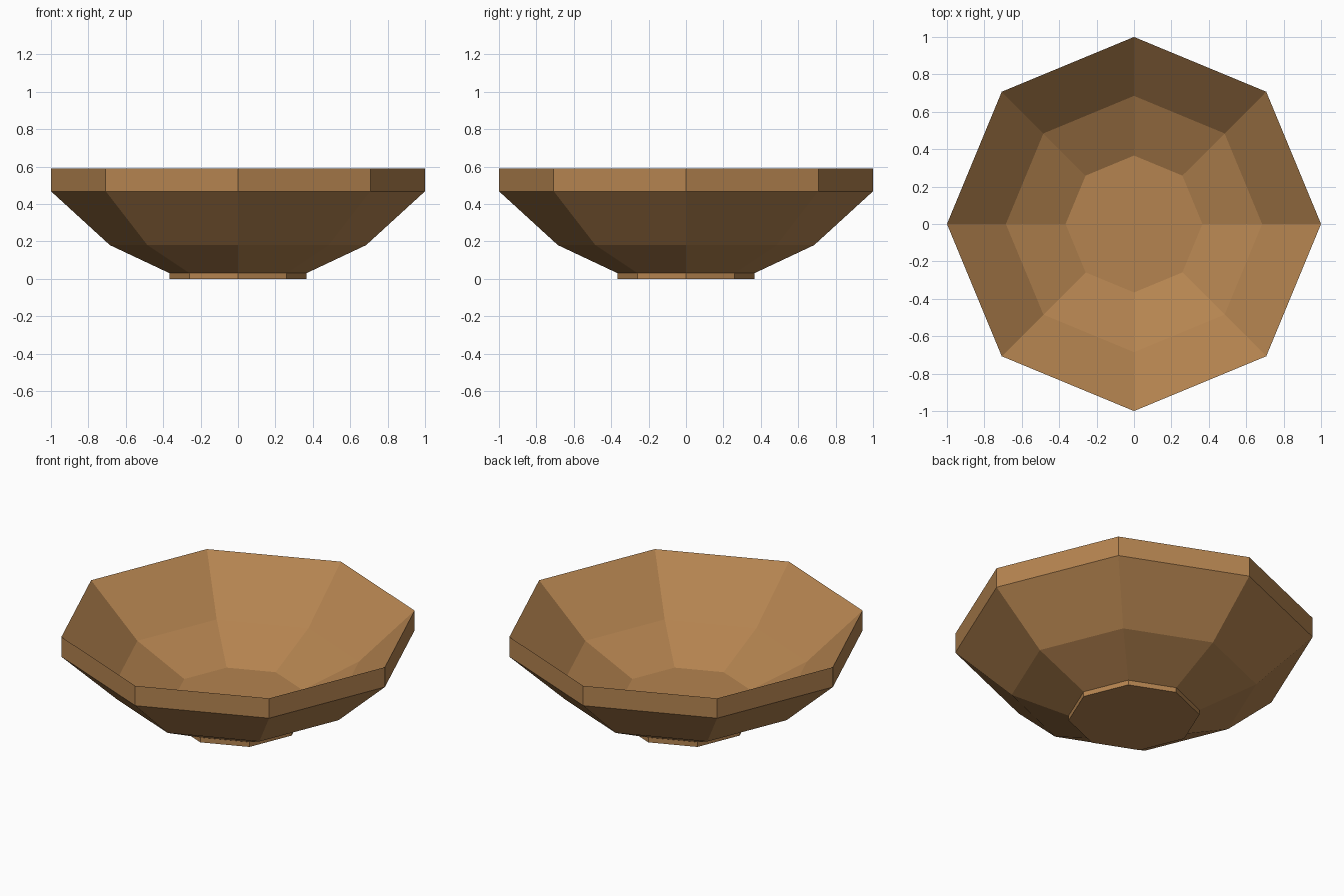
import bpy, bmesh, math

if "Cube" in bpy.data.objects:
    bpy.data.objects.remove(bpy.data.objects["Cube"])

SIDES = 8

wood = bpy.data.materials.new("warm_brown_wood")
wood.diffuse_color = (0.46, 0.23, 0.08, 1.0)
wood.use_nodes = True
wood.node_tree.nodes["Principled BSDF"].inputs["Base Color"].default_value = wood.diffuse_color

# Closed (radius, height) profile: foot, outer wall, rim, inner wall, floor
PROFILE = [(0.366, 0.0), (0.366, 0.03), (0.685, 0.18), (1.0, 0.468),
           (1.0, 0.59), (0.685, 0.302), (0.366, 0.152)]


def lathe(name, profile, sides, material):
    """Turn a profile around z, with flat caps on the first and last ring."""
    bm = bmesh.new()
    rings = [[bm.verts.new((r * math.cos(2 * math.pi * i / sides),
                            r * math.sin(2 * math.pi * i / sides), z))
              for i in range(sides)] for r, z in profile]
    for low, high in zip(rings, rings[1:]):
        for i in range(sides):
            j = (i + 1) % sides
            bm.faces.new((low[i], low[j], high[j], high[i]))
    bm.faces.new(rings[0][::-1])
    bm.faces.new(rings[-1])
    bmesh.ops.recalc_face_normals(bm, faces=bm.faces)
    mesh = bpy.data.meshes.new(name)
    bm.to_mesh(mesh)
    bm.free()
    mesh.materials.append(material)
    obj = bpy.data.objects.new(name, mesh)
    bpy.context.collection.objects.link(obj)
    return obj


# Eight-sided bowl
lathe("bowl", PROFILE, SIDES, wood)
